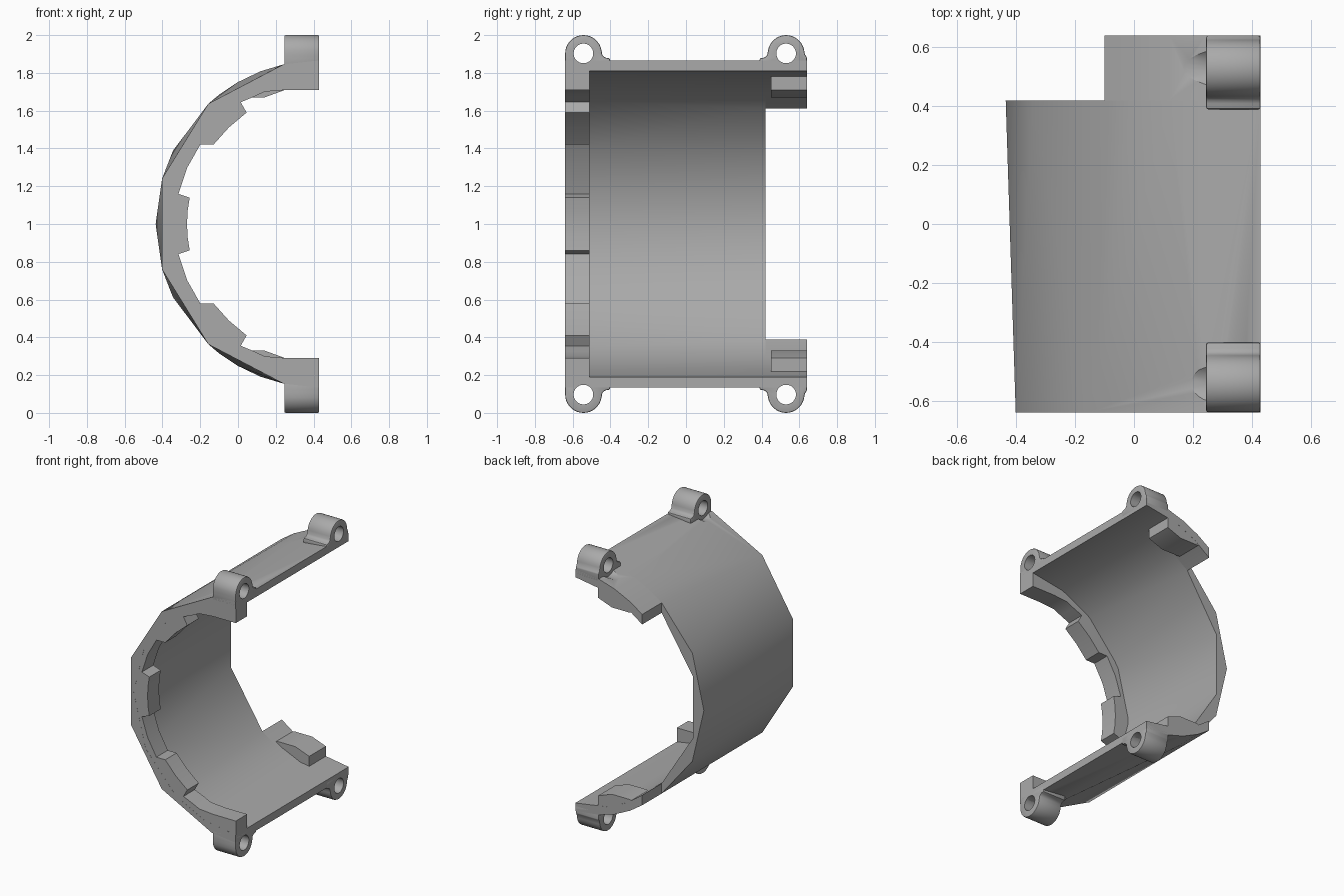
import bpy, bmesh
from math import sin, cos, radians, pi

if "Cube" in bpy.data.objects:
    bpy.data.objects.remove(bpy.data.objects["Cube"])

AXIS_X = 0.43          # the half-ring is struck about this x, at z = 1
R_OUT, R_IN = 0.866, 0.81
FRONT, REAR, NOTCH = -0.64, 0.64, 0.42

grey = bpy.data.materials.new("plain grey")
grey.use_nodes = True
grey.diffuse_color = (0.4, 0.4, 0.4, 1)
grey.node_tree.nodes["Principled BSDF"].inputs["Base Color"].default_value = (0.4, 0.4, 0.4, 1)


def polar(r, deg):
    a = radians(deg)
    return AXIS_X - r * cos(a), r * sin(a)


def make(name, bm):
    bmesh.ops.recalc_face_normals(bm, faces=bm.faces)
    mesh = bpy.data.meshes.new(name)
    bm.to_mesh(mesh)
    bm.free()
    mesh.materials.append(grey)
    ob = bpy.data.objects.new(name, mesh)
    bpy.context.collection.objects.link(ob)
    return ob


def prism(name, pts, lo, hi, axis):
    """Extrude an outline along x (points are y, h) or y (points are x, h)."""
    bm = bmesh.new()
    place = (lambda p, t: (t, p[0], 1 + p[1])) if axis == "x" else (lambda p, t: (p[0], t, 1 + p[1]))
    a = [bm.verts.new(place(p, lo)) for p in pts]
    b = [bm.verts.new(place(p, hi)) for p in pts]
    bm.faces.new(a)
    bm.faces.new(b)
    for i in range(len(pts)):
        j = (i + 1) % len(pts)
        bm.faces.new((a[i], a[j], b[j], b[i]))
    return make(name, bm)


def arc_shell(name, rings):
    """Closed solid from four arcs (radius, y, angles), stitched in turn."""
    bm = bmesh.new()
    arcs = []
    for r, y, angles in rings:
        arc = []
        for d in angles:
            x, h = polar(r, d)
            arc.append((d, bm.verts.new((x, y, 1 + h))))
        arcs.append(arc)
    for k in range(4):
        p, q = arcs[k], arcs[(k + 1) % 4]
        i = j = 0
        while i < len(p) - 1 or j < len(q) - 1:
            step_p = j == len(q) - 1 or (i < len(p) - 1 and p[i + 1][0] < q[j + 1][0])
            nxt = p[i + 1][1] if step_p else q[j + 1][1]
            bm.faces.new((p[i][1], q[j][1], nxt))
            i, j = (i + 1, j) if step_p else (i, j + 1)
    for end in (0, -1):
        bm.faces.new([arc[end][1] for arc in arcs])
    return make(name, bm)


def both(angles):
    return sorted({s * a for a in angles for s in (-1, 1)})


def apply_all(ob):
    bpy.ops.object.select_all(action="DESELECT")
    bpy.context.view_layer.objects.active = ob
    ob.select_set(True)
    for m in list(ob.modifiers):
        bpy.ops.object.modifier_apply(modifier=m.name)
    bpy.ops.object.shade_smooth_by_angle(angle=radians(30))


def cut(ob, cutter):
    m = ob.modifiers.new("cut", "BOOLEAN")
    m.operation, m.solver, m.object = "DIFFERENCE", "EXACT", cutter


def rod(name, y, h, r, lo, hi):
    pts = [(y + r * cos(2 * pi * k / 32), h + r * sin(2 * pi * k / 32)) for k in range(32)]
    ob = prism(name, pts, lo, hi, "x")
    ob.hide_render = True
    return ob


# Main half-ring, faceted differently at its two ends
out_rear = [52.2, 60, 69, 77.5, 90]
in_rear = [49.1, 60, 72, 90]
shell = arc_shell("shell", [
    (R_OUT, FRONT, both([16.1, 47.3, 77.4, 90])),
    (R_OUT, NOTCH, both([0, 26.6] + out_rear)),
    (R_IN, NOTCH, both([15.8] + in_rear)),
    (R_IN, FRONT, both([0, 28, 54, 72, 90])),
])
parts = [shell]
cutters = []

# Front lip with three inward pads
half = [(0.70, 6), (0.70, 11.5), (0.762, 12.1), (0.76, 23), (0.757, 33.7), (0.70, 36.9),
        (0.70, 47), (0.704, 56.9), (0.767, 57.2), (0.757, 63), (0.758, 67.5), (0.732, 75.8), (0.71, 90)]
inner = [(r, -d) for r, d in reversed(half)] + [(0.70, 0)] + half
outer = [(0.82, d) for d in range(90, -91, -10)]
parts.append(prism("front_lip", [polar(r, d) for r, d in inner + outer], FRONT + 0.0005, -0.51, "y"))

for side, s in (("upper", 1), ("lower", -1)):
    # Rear arm that continues past the notch
    flip = lambda angles: sorted(s * a for a in angles)
    arm = arc_shell(side + "_rear_arm", [
        (R_OUT, NOTCH, flip(out_rear)), (R_OUT, REAR, flip(out_rear)),
        (R_IN, REAR, flip(in_rear)), (R_IN, NOTCH, flip(in_rear))])
    parts.append(arm)

    # Locating tab inside the rear arm
    tab = [(-0.03, 0.68), (0.0, 0.67), (0.14, 0.67), (0.25, 0.71), (0.25, 0.815), (0.1, 0.765)]
    parts.append(prism(side + "_rear_tab", [(x, s * h) for x, h in tab], 0.45, REAR - 0.0005, "y"))

    # Screw ears with filleted feet
    for end, cy, e in (("front", -0.543, -1), ("rear", 0.53, 1)):
        r, ch = 0.097, 0.903
        foot = [(0.14, 0.825), (0.14, 0.878), (0.12, 0.88), (0.108, 0.886), (0.1, 0.896)]
        arc = [(r * cos(radians(a)), ch + r * sin(radians(a))) for a in range(10, 171, 10)]
        outline = foot + arc + [(-y, h) for y, h in reversed(foot)]
        pts = [(max(FRONT, min(REAR, cy + y)), s * h) for y, h in outline]
        ear = prism(f"{side}_{end}_ear", pts, 0.245, AXIS_X, "x")
        bm = bmesh.new()
        bm.from_mesh(ear.data)
        bmesh.ops.remove_doubles(bm, verts=bm.verts, dist=0.0005)
        bm.to_mesh(ear.data)
        bm.free()
        bev = ear.modifiers.new("soft_edge", "BEVEL")
        bev.width, bev.segments, bev.limit_method, bev.angle_limit = 0.007, 2, "ANGLE", radians(60)
        hole = rod("hole_cutter", cy, s * ch, 0.052, 0.2, 0.5)
        relief = rod("relief_cutter", cy, s * ch, 0.08, 0.05, 0.246)
        cutters += [hole, relief]
        cut(ear, hole)
        for target in ([shell] if e < 0 else [shell, arm]):
            cut(target, hole)
            cut(target, relief)
        parts.append(ear)

for ob in parts:
    apply_all(ob)
for c in cutters:
    bpy.data.objects.remove(c)
